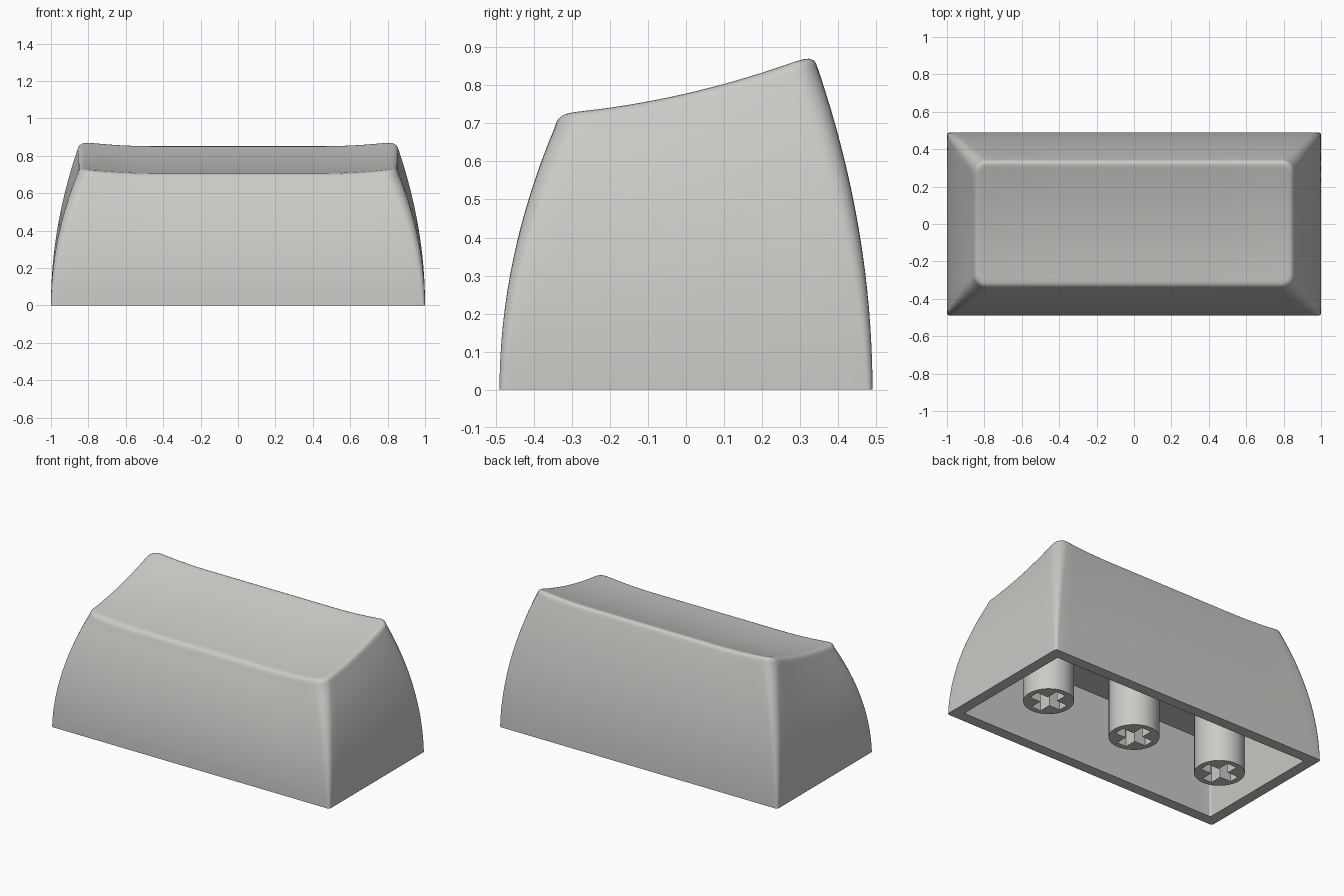
import bpy, bmesh, math

if "Cube" in bpy.data.objects:
    bpy.data.objects.remove(bpy.data.objects["Cube"])

grey = bpy.data.materials.new("warm grey plastic")
grey.diffuse_color = (0.60, 0.59, 0.57, 1)
grey.use_nodes = True
grey.node_tree.nodes["Principled BSDF"].inputs["Base Color"].default_value = grey.diffuse_color


def finish(bm, name, angle):
    bmesh.ops.recalc_face_normals(bm, faces=bm.faces)
    me = bpy.data.meshes.new(name)
    bm.to_mesh(me)
    bm.free()
    me.materials.append(grey)
    ob = bpy.data.objects.new(name, me)
    bpy.context.collection.objects.link(ob)
    bpy.ops.object.select_all(action='DESELECT')
    ob.select_set(True)
    bpy.context.view_layer.objects.active = ob
    bpy.ops.object.shade_smooth_by_angle(angle=math.radians(angle))
    return ob


def rounded_rect(hx, hy, r, arc=6, nx=28, ny=14):
    """Closed outline with the same point count whatever its size."""
    pts = []
    corners = [(1, 1, 0), (-1, 1, 90), (-1, -1, 180), (1, -1, 270)]
    for k, (sx, sy, a0) in enumerate(corners):
        cx, cy = sx * (hx - r), sy * (hy - r)
        for i in range(arc + 1):
            a = math.radians(a0 + 90 * i / arc)
            pts.append((cx + r * math.cos(a), cy + r * math.sin(a)))
        a = math.radians(a0 + 90)
        tx, ty, _ = corners[(k + 1) % 4]
        ex = tx * (hx - r) + r * math.cos(a)
        ey = ty * (hy - r) + r * math.sin(a)
        x0, y0 = pts[-1]
        n = nx if k % 2 == 0 else ny
        pts += [(x0 + (ex - x0) * i / n, y0 + (ey - y0) * i / n) for i in range(1, n)]
    return pts


def dish(x, y):
    """Height of the scooped top: sloped, hollow, rising at both ends."""
    return 0.757 + 0.23 * y + 0.22 * y * y + 0.155 * max(0, abs(x) - 0.45) ** 2


def loft(bm, rings):
    loops = [[bm.verts.new(p) for p in ring] for ring in rings]
    for a, b in zip(loops, loops[1:]):
        for i in range(len(a)):
            j = (i + 1) % len(a)
            bm.faces.new((a[i], a[j], b[j], b[i]))
    bm.faces.new(loops[0])
    bm.faces.new(loops[-1])


# Cap shell: cavity ceiling, inner wall, base rim, curved sides, rounded edge, dish
TX, TY, TR, DROP = 0.86, 0.346, 0.07, 0.035
top = rounded_rect(TX, TY, TR)
rings = [[(x, y, 0.465) for x, y in rounded_rect(0.89, 0.38, 0.01)],
         [(x, y, 0) for x, y in rounded_rect(0.93, 0.42, 0.01)]]
STEPS = 16
for s in range(STEPS + 1):
    t = s / STEPS
    g = t * t
    out = rounded_rect(1 + (TX - 1) * g, 0.49 + (TY - 0.49) * g, 0.015 + (TR - 0.015) * t)
    rings.append([(x, y, t * (dish(*p) - DROP)) for (x, y), p in zip(out, top)])
for inset, drop in ((0.005, 0.02), (0.011, 0.011), (0.02, 0.004), (0.03, 0.001), (0.042, 0)):
    rings.append([(x, y, dish(x, y) - drop)
                  for x, y in rounded_rect(TX - inset, TY - inset, TR - inset)])
inner = rounded_rect(TX - 0.042, TY - 0.042, TR - 0.042)
for k in range(1, 16):
    s = 1 - k / 15.5
    rings.append([(x * s, y * s, dish(x * s, y * s)) for x, y in inner])
bm = bmesh.new()
loft(bm, rings)
finish(bm, "cap_shell", 40)


# Stems: round posts with a cross-shaped socket in the lower end
def stem(name, cx, r=0.147, arm=0.112, w=0.034, depth=0.22, height=0.48, n=40):
    bm = bmesh.new()
    circle = [(r * math.cos(2 * math.pi * i / n), r * math.sin(2 * math.pi * i / n))
              for i in range(n)]
    cross = []
    for q in range(4):
        c, s = round(math.cos(q * math.pi / 2)), round(math.sin(q * math.pi / 2))
        cross += [(c * x - s * y, s * x + c * y) for x, y in ((arm, -w), (arm, w), (w, w))]
    edges = []
    for outline, z in ((circle, height), (cross, depth)):
        low = [bm.verts.new((cx + x, y, 0)) for x, y in outline]
        high = [bm.verts.new((cx + x, y, z)) for x, y in outline]
        for i in range(len(low)):
            j = (i + 1) % len(low)
            bm.faces.new((low[i], low[j], high[j], high[i]))
            edges.append(bm.edges.get((low[i], low[j])))
        bm.faces.new(high)
    bmesh.ops.triangle_fill(bm, edges=edges, use_beauty=True)
    finish(bm, name, 30)


for name, x in (("left_stem", -0.645), ("middle_stem", 0), ("right_stem", 0.645)):
    stem(name, x)
